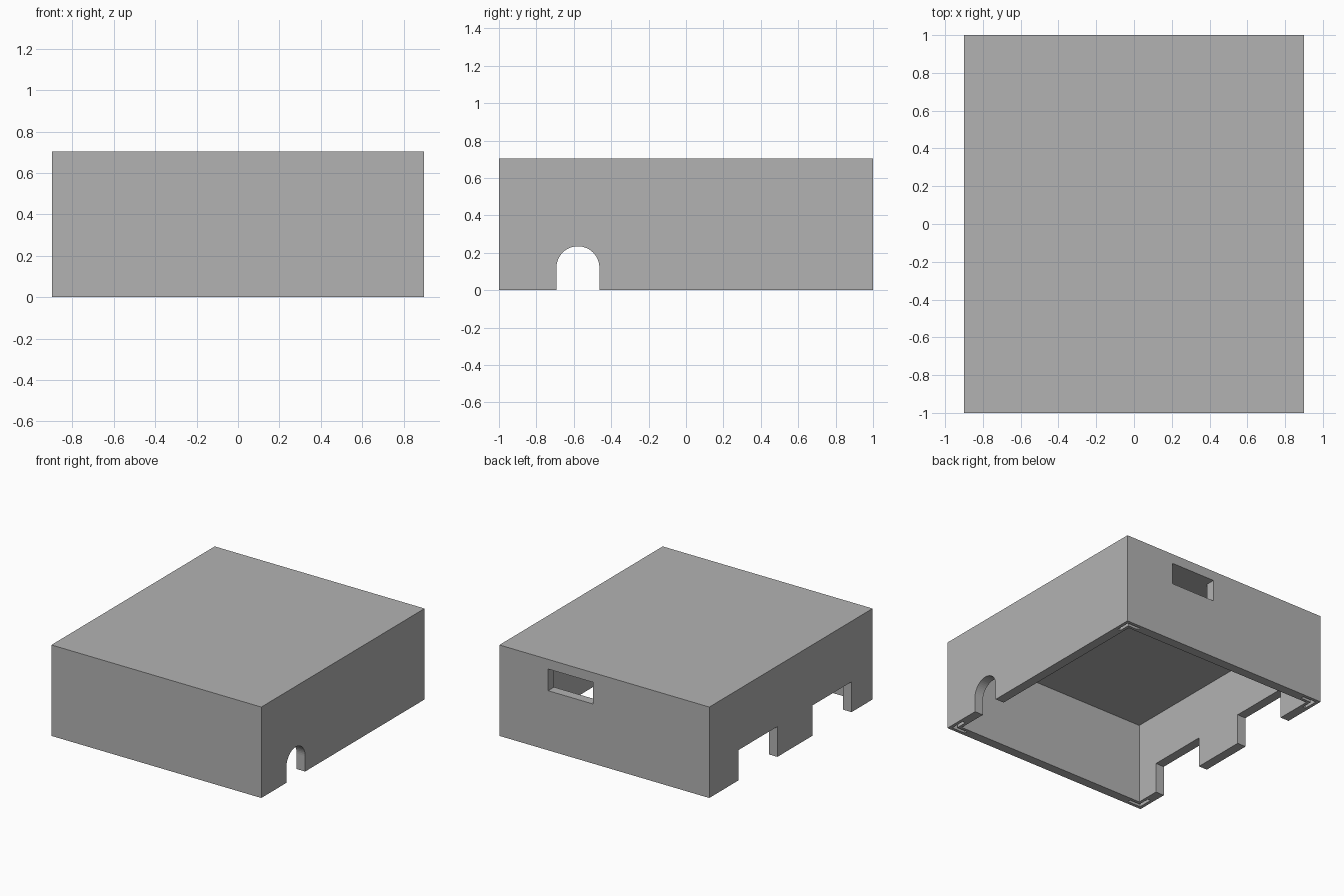
import bpy, bmesh, math
from mathutils import Vector

cube = bpy.data.objects.get("Cube")
if cube:
    bpy.data.objects.remove(cube, do_unlink=True)

W, D, H = 0.90, 1.0, 0.705      # half width, half depth, height
T = 0.073                       # wall thickness
CEIL = 0.63                     # underside of the top panel
NOTCH = 0.235                   # height of the side openings

grey = bpy.data.materials.new("plain grey")
grey.use_nodes = True
colour = (0.45, 0.45, 0.45, 1)
grey.diffuse_color = colour
grey.node_tree.nodes["Principled BSDF"].inputs["Base Color"].default_value = colour


def prism(name, outline, along):
    """Extrude a closed 3D outline along a vector."""
    bm = bmesh.new()
    face = bm.faces.new([bm.verts.new(p) for p in outline])
    new = bmesh.ops.extrude_face_region(bm, geom=[face])["geom"]
    verts = [v for v in new if isinstance(v, bmesh.types.BMVert)]
    bmesh.ops.translate(bm, verts=verts, vec=Vector(along))
    bmesh.ops.recalc_face_normals(bm, faces=bm.faces)
    mesh = bpy.data.meshes.new(name)
    bm.to_mesh(mesh)
    bm.free()
    mesh.materials.append(grey)
    obj = bpy.data.objects.new(name, mesh)
    bpy.context.collection.objects.link(obj)
    return obj


def box(name, x0, x1, y0, y1, z0, z1):
    outline = [(x0, y0, z0), (x1, y0, z0), (x1, y1, z0), (x0, y1, z0)]
    return prism(name, outline, (0, 0, z1 - z0))


def cut(target, cutter):
    """Subtract the cutter for good, then discard it."""
    cutter.hide_render = True
    mod = target.modifiers.new("cut", "BOOLEAN")
    mod.operation, mod.solver, mod.object = "DIFFERENCE", "EXACT", cutter
    bpy.context.view_layer.objects.active = target
    bpy.ops.object.modifier_apply(modifier=mod.name)
    bpy.data.objects.remove(cutter, do_unlink=True)


# Hollow shell, open underneath
shell = box("enclosure_cover", -W, W, -D, D, 0, H)
cut(shell, box("cavity", -W + T, W - T, -D + T, D - T, -0.1, CEIL))

# Two rectangular openings in the -x wall
for y0, y1 in ((-0.742, -0.264), (0.166, 0.644)):
    cut(shell, box("side_opening", -W - 0.1, -W + 0.1, y0, y1, -0.1, NOTCH))

# Arched cable opening in the +x wall
yc, r = -0.578, 0.115
arch = [(yc - r, -0.1), (yc + r, -0.1)]
for i in range(25):
    a = math.pi * i / 24
    arch.append((yc + r * math.cos(a), NOTCH - r + r * math.sin(a)))
cut(shell, prism("cable_arch", [(W - 0.1, y, z) for y, z in arch], (0.2, 0, 0)))

# Slot high in the back wall
cut(shell, box("back_slot", 0.098, 0.482, D - 0.1, D + 0.1, 0.462, CEIL))

# L-shaped sockets in the bottom rim, one per corner
a, b, end = 0.025, 0.05, 0.14
ell = [(a, a), (end, a), (end, b), (b, b), (b, end), (a, end)]
for sx in (-1, 1):
    for sy in (-1, 1):
        outline = [(sx * (W - u), sy * (D - v), -0.05) for u, v in ell]
        cut(shell, prism("corner_socket", outline, (0, 0, 0.125)))
